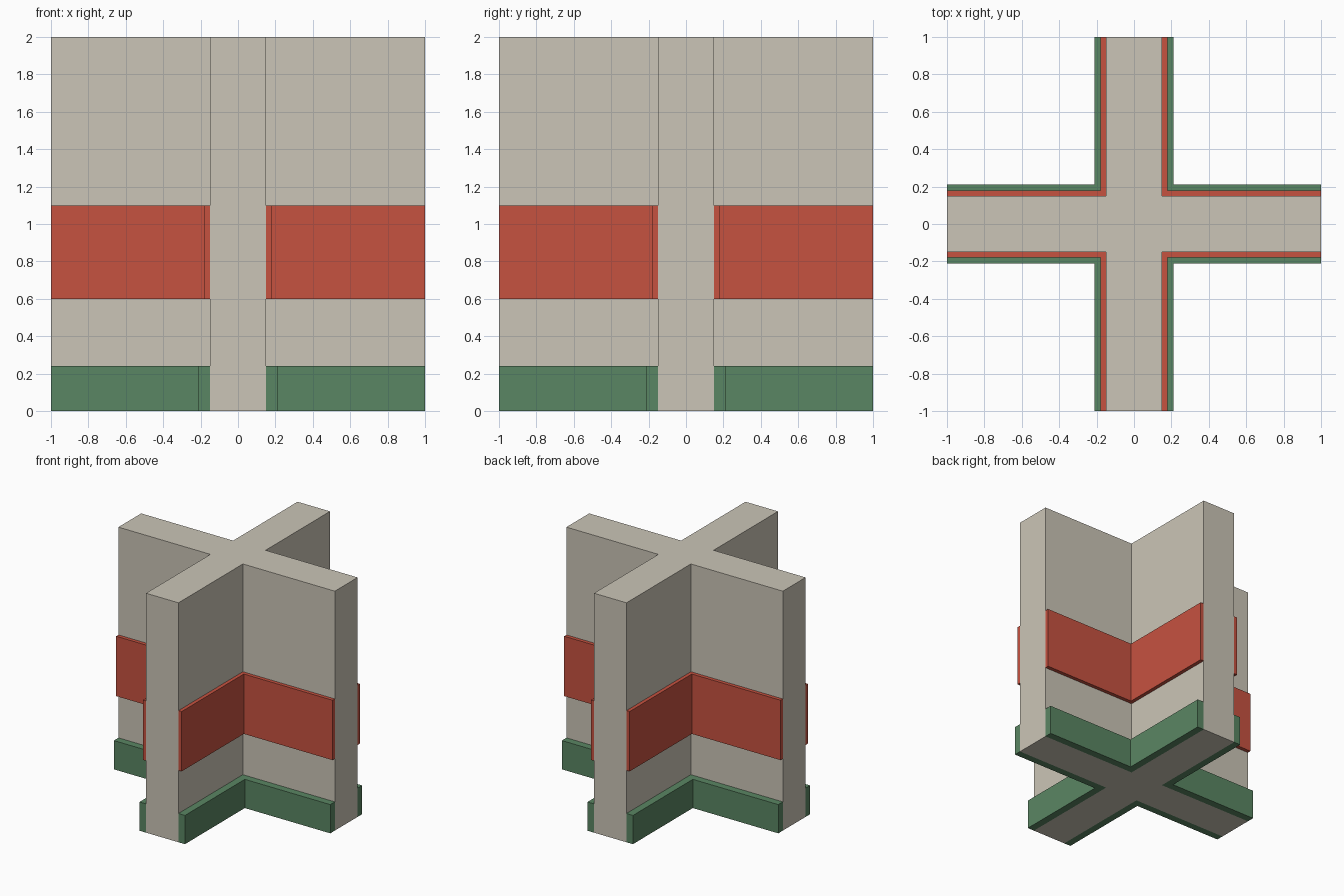
import bpy, bmesh

if "Cube" in bpy.data.objects:
    bpy.data.objects.remove(bpy.data.objects["Cube"])

WALL = 0.15   # half thickness of the walls
END = 1.0     # distance from centre to wall ends


def material(name, rgb):
    """Flat colour given as sRGB 0-255, stored as linear."""
    lin = [((c / 255 + 0.055) / 1.055) ** 2.4 for c in rgb]
    mat = bpy.data.materials.new(name)
    mat.diffuse_color = (*lin, 1)
    mat.use_nodes = True
    mat.node_tree.nodes["Principled BSDF"].inputs["Base Color"].default_value = mat.diffuse_color
    return mat


def prism(name, outline, z0, z1, mat):
    """Extrude a counter-clockwise outline from z0 to z1."""
    bm = bmesh.new()
    base = bm.faces.new([bm.verts.new((x, y, z0)) for x, y in outline])
    top = bmesh.ops.extrude_face_region(bm, geom=[base], use_keep_orig=True)["geom"]
    bmesh.ops.translate(bm, vec=(0, 0, z1 - z0),
                        verts=[v for v in top if isinstance(v, bmesh.types.BMVert)])
    bmesh.ops.recalc_face_normals(bm, faces=bm.faces[:])
    mesh = bpy.data.meshes.new(name)
    bm.to_mesh(mesh)
    bm.free()
    mesh.materials.append(mat)
    obj = bpy.data.objects.new(name, mesh)
    bpy.context.collection.objects.link(obj)
    return obj


def turn(points, quarter):
    """Rotate points by quarter turns about the z axis."""
    for _ in range(quarter):
        points = [(-y, x) for x, y in points]
    return points


plaster = material("plaster beige", (203, 197, 183))
red = material("band red", (198, 82, 64))
green = material("skirting green", (90, 134, 99))

# Crossing walls: one plus-shaped prism
arm = [(END, -WALL), (END, WALL), (WALL, WALL)]
cross = [p for q in range(4) for p in turn(arm, q)]
prism("cross_wall", cross, 0, 2, plaster)

# L-shaped trims lining each of the four inner corners
for name, depth, z0, z1, mat in (("skirting_board", 0.06, 0, 0.24, green),
                                 ("wall_band", 0.03, 0.6, 1.1, red)):
    d = WALL + depth
    corner = [(WALL, WALL), (END, WALL), (END, d), (d, d), (d, END), (WALL, END)]
    for q in range(4):
        prism(f"{name}_{q + 1}", turn(corner, q), z0, z1, mat)
